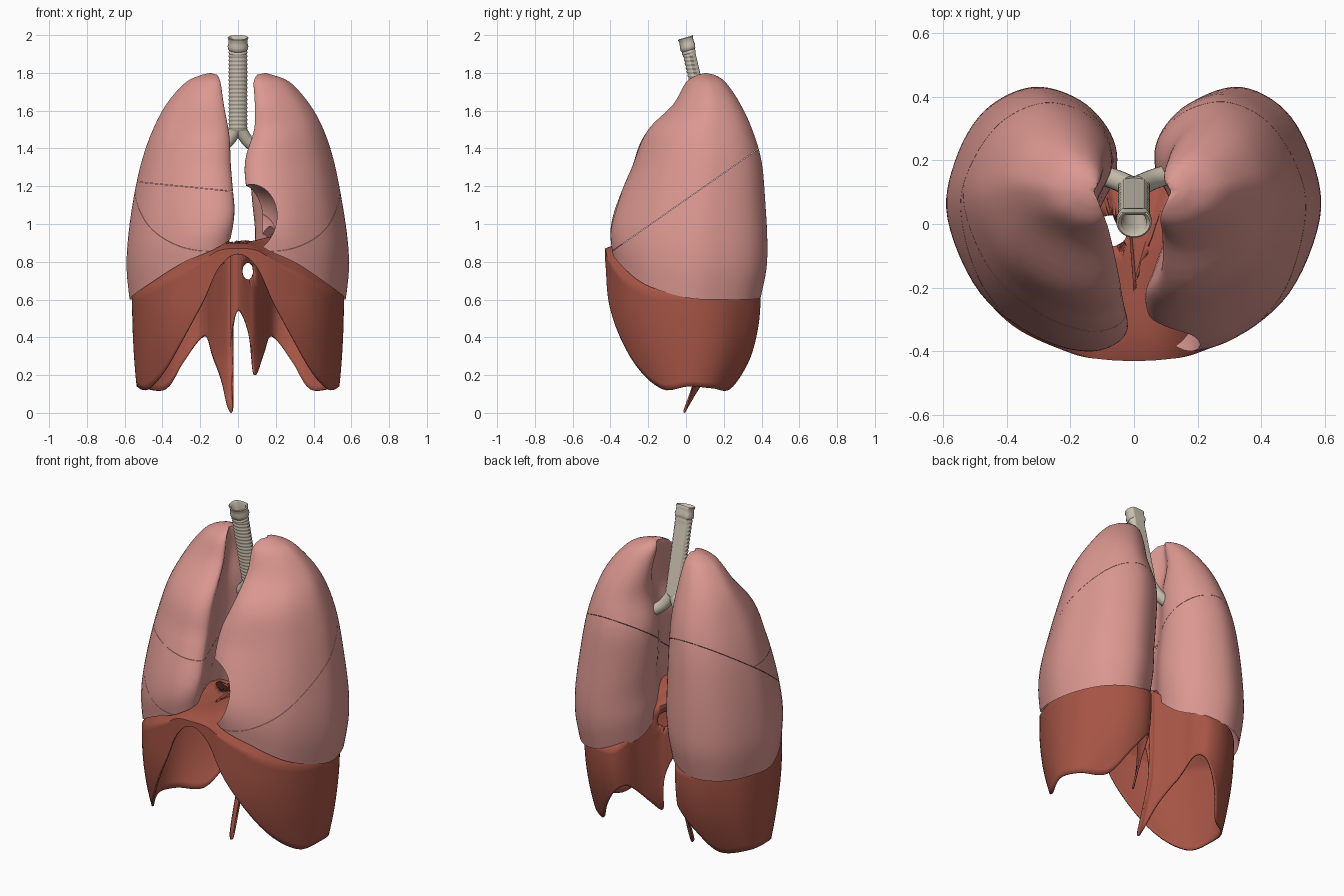
import bpy, bmesh
from math import sin, cos, pi, exp, radians
from mathutils import Vector, Matrix

if "Cube" in bpy.data.objects:
    bpy.data.objects.remove(bpy.data.objects["Cube"])


def material(name, rgb):
    m = bpy.data.materials.new(name)
    m.diffuse_color = (*rgb, 1)
    m.use_nodes = True
    m.node_tree.nodes["Principled BSDF"].inputs["Base Color"].default_value = m.diffuse_color
    return m


PINK = material("lung_pink", (0.71, 0.31, 0.28))
RED = material("muscle_red", (0.38, 0.09, 0.06))
BONE = material("cartilage", (0.60, 0.54, 0.44))


def spline(pts, n, closed=False):
    """Catmull-Rom through tuples of any size, n steps per segment."""
    pts = [Vector(p) for p in pts]
    c, out = len(pts), []
    get = (lambda i: pts[i % c]) if closed else (lambda i: pts[max(0, min(c - 1, i))])
    for i in range(c if closed else c - 1):
        a, b, d, e = (get(i + k) for k in (-1, 0, 1, 2))
        for j in range(n):
            t = j / n
            out.append(0.5 * (2 * b + (d - a) * t + (2 * a - 5 * b + 4 * d - e) * t * t
                              + (3 * b - a - 3 * d + e) * t ** 3))
    return out if closed else out + [pts[-1]]


def loft(rings, start=None, end=None):
    """Skin closed rings; optional start/end points close the ends."""
    bm = bmesh.new()
    rows = [[bm.verts.new(p) for p in r] for r in rings]
    n = len(rows[0])
    for a, b in zip(rows, rows[1:]):
        for i in range(n):
            bm.faces.new((a[i], a[(i + 1) % n], b[(i + 1) % n], b[i]))
    for row, p in ((rows[0], start), (rows[-1], end)):
        if p is not None:
            v = bm.verts.new(p)
            for i in range(n):
                bm.faces.new((row[i], row[(i + 1) % n], v))
    bmesh.ops.recalc_face_normals(bm, faces=bm.faces)
    return bm


def to_object(bm, name, mat=None):
    me = bpy.data.meshes.new(name)
    bm.to_mesh(me)
    ob = bpy.data.objects.new(name, me)
    bpy.context.collection.objects.link(ob)
    if mat:
        me.materials.append(mat)
    return ob


def activate(ob):
    bpy.ops.object.select_all(action='DESELECT')
    ob.select_set(True)
    bpy.context.view_layer.objects.active = ob


def smooth(ob, angle=40):
    activate(ob)
    bpy.ops.object.shade_smooth_by_angle(angle=radians(angle))


def carve(ob, center, radii):
    """Subtract an ellipsoid."""
    bm = bmesh.new()
    bmesh.ops.create_uvsphere(bm, u_segments=40, v_segments=24, radius=1,
                              matrix=Matrix.LocRotScale(Vector(center), None, Vector(radii)))
    cutter = to_object(bm, "cutter")
    cutter.hide_render = True
    mod = ob.modifiers.new("carve", 'BOOLEAN')
    mod.operation, mod.solver, mod.object = 'DIFFERENCE', 'EXACT', cutter
    activate(ob)
    bpy.ops.object.modifier_apply(modifier=mod.name)
    bpy.data.objects.remove(cutter)


# --- Lungs: section (u medial->lateral, v front->back, height of lower margin)
SECTION = spline([(.02, .07, .92), (.2, 0, .86), (.5, .05, .79), (.82, .22, .68), (1, .5, .61),
                  (.96, .72, .6), (.8, .91, .6), (.54, 1, .61), (.28, .95, .64), (.11, .82, .68),
                  (.08, .67, .78), (.19, .47, .92), (.08, .22, .95)], 6, True)
# levels: z, medial x, lateral x, front y, back y
RIGHT = [(1.79, .11, .19, .06, .15), (1.75, .09, .275, 0, .21), (1.63, .07, .38, -.07, .29),
         (1.47, .04, .46, -.22, .36), (1.3, .03, .515, -.285, .40), (1.1, .02, .555, -.34, .42),
         (.9, .01, .58, -.385, .43), (.75, .015, .585, -.4, .425), (.6, .03, .57, -.39, .395)]
LEFT = [(1.79, .10, .18, .06, .15), (1.75, .08, .275, 0, .21), (1.63, .085, .38, -.07, .29),
        (1.5, .08, .45, -.2, .35), (1.33, .03, .505, -.275, .40), (1.1, .035, .55, -.34, .42),
        (.9, .05, .578, -.385, .43), (.75, .05, .583, -.4, .425), (.6, .06, .567, -.39, .395)]


def lung(levels, side):
    rings = []
    for z, xm, xl, yf, yb in spline(levels, 4):
        rings.append([Vector((side * (xm + u * (xl - xm)), yf + v * (yb - yf),
                              z if z > 1.3 else 1.3 - (1.3 - z) * (1.3 - zb) / .7))
                      for u, v, zb in SECTION])
    rim, mid = rings[-1], Vector((side * .3, .03, 1.0))
    for s in (.05, .12, .22, .36, .55, .78):          # hollow base over the dome
        rings.append([Vector((p.x + (mid.x - p.x) * s, p.y + (mid.y - p.y) * s,
                              p.z + (mid.z - p.z) * (1 - (1 - s) ** 3))) for p in rim])
    return loft(rings, Vector((side * .145, .105, 1.8)), mid)


def lobe(source, name, planes):
    """Keep the part of a lung on the chosen side of each fissure plane."""
    bm = source.copy()
    for co, no in planes:
        no = Vector(no).normalized()
        bmesh.ops.bisect_plane(bm, geom=bm.verts[:] + bm.edges[:] + bm.faces[:],
                               plane_co=Vector(co) + no * .0008, plane_no=no, clear_inner=True)
        edges = [e for e in bm.edges if e.is_boundary]
        bmesh.ops.triangle_fill(bm, edges=edges, use_beauty=True)
    bmesh.ops.recalc_face_normals(bm, faces=bm.faces)
    return to_object(bm, name, PINK)


P = (0, -.4, .85)
ABOVE, BELOW = (P, (0, -.7, 1)), (P, (0, .7, -1))
H = (-.3, -.3, 1.2)
right, left = lung(RIGHT, -1), lung(LEFT, 1)
lobes = [lobe(right, "right_upper_lobe", [ABOVE, (H, (.1, 0, 1))]),
         lobe(right, "right_middle_lobe", [ABOVE, (H, (-.1, 0, -1))]),
         lobe(right, "right_lower_lobe", [BELOW])]
left_lobes = [lobe(left, "left_upper_lobe", [ABOVE]), lobe(left, "left_lower_lobe", [BELOW])]
for ob in left_lobes:                                  # cardiac notch
    carve(ob, (.07, -.31, 1.03), (.145, .22, .18))
for ob in lobes + left_lobes:
    smooth(ob)

# --- Diaphragm: outline x, y, rim height, shoulder height
LEFT_HALF = [(0, -.43, .84, .87), (.1, -.425, .77, .86), (.2, -.405, .56, .8), (.38, -.32, .25, .7),
             (.5, -.18, .125, .64), (.56, .02, .14, .62), (.525, .2, .13, .62), (.4, .34, .125, .62),
             (.3, .39, .26, .62), (.21, .385, .38, .62), (.16, .33, .4, .66), (.13, .24, .31, .76),
             (.085, .15, .2, .82), (.055, .12, .42, .84)]
RIGHT_HALF = [(0, .08, .54, .86), (-.03, .09, .38, .86), (-.025, .1, .06, .85), (-.038, .11, .0, .85),
              (-.055, .12, .03, .84), (-.085, .17, .17, .8), (-.13, .26, .3, .74)]
RIGHT_HALF += [(-x, y, r, s) for x, y, r, s in LEFT_HALF[10:0:-1]]
outline = spline(LEFT_HALF + RIGHT_HALF, 6, True)


def dome_height(x, y):
    return .9 + .08 * exp(-((abs(x) - .28) ** 2 + (y - .02) ** 2) / .03)


rings = []
for k in range(17):                                    # hanging walls
    ring = []
    for x, y, rim, top in outline:
        z = max(0, rim + (top - rim) * k / 16)
        d = (max(0, .6 - z) / .5) ** 2
        lean = .2 * max(0, .3 - z) if abs(x) < .12 else 0
        ring.append(Vector((x * (1 - .05 * d), y * (1 - .35 * d) - lean, z)))
    rings.append(ring)
for s in [.03, .07] + [.12 + .045 * k for k in range(19)]:   # double dome
    ring = []
    for x, y, rim, top in outline:
        px, py = x * (1 - s), y + (-.22 - y) * s
        ring.append(Vector((px, py, top + (dome_height(px, py) - top) * (1 - (1 - s) ** 3))))
    rings.append(ring)
bm = loft(rings, end=Vector((0, -.22, .9)))


def opening(bm, center, radii, flat):
    """Remove an elliptical patch and snap its border round; flat = ignored axis."""
    c, r = Vector(center), Vector(radii)
    axes = [a for a in range(3) if a != flat]

    def dist(v):
        d = sum(((v.co[a] - c[a]) / r[a]) ** 2 for a in axes) ** .5
        return d if abs(v.co[flat] - c[flat]) < r[flat] else 9
    gone = [v for v in bm.verts if dist(v) < 1]
    border = {w for v in gone for f in v.link_faces for w in f.verts} - set(gone)
    bmesh.ops.delete(bm, geom=gone, context='VERTS')
    for v in border:
        k = dist(v)
        if v.is_valid and k < 1.8:
            for a in axes:
                v.co[a] = c[a] + (v.co[a] - c[a]) / k


opening(bm, (-.07, -.02, .9), (.05, .05, .15), 2)      # vein opening
opening(bm, (.05, .1, .75), (.03, .12, .045), 1)       # gullet opening
diaphragm = to_object(bm, "diaphragm", RED)
solid = diaphragm.modifiers.new("thickness", 'SOLIDIFY')
solid.thickness, solid.offset = .01, -1
smooth(diaphragm, 60)


# --- Windpipe: ribbed front, flat back, collar at the top
def pipe_ring(z, r, ripple=0.0):
    cy = .005 + (1.98 - z) * .235
    ring = []
    for i in range(40):
        a = 2 * pi * i / 40
        rr = r + ripple * (1 if sin(a) < .45 else 0)
        y = min(rr * .85 * sin(a), r * .6)
        ring.append(Vector((rr * cos(a), cy + y, z + .012 * sin(a) * (z > 1.9))))
    return ring


rings = [pipe_ring(1.48, .03), pipe_ring(1.495, .047)]
for k in range(20 * 4 + 1):
    rings.append(pipe_ring(1.5 + .42 * k / 80, .046, .005 * (.5 - .5 * cos(k * pi / 2))))
rings += [pipe_ring(z, r) for z, r in ((1.925, .052), (1.94, .055), (1.955, .051), (1.972, .05),
                                       (1.985, .055), (1.989, .05), (1.98, .04), (1.9, .036),
                                       (1.5, .036))]
smooth(to_object(loft(rings), "windpipe", BONE), 50)


# --- Bronchi
def tube(name, path, radii):
    path, rings = spline(path, 6), []
    for i, p in enumerate(path):
        d = path[min(i + 1, len(path) - 1)] - path[max(i - 1, 0)]
        q = d.to_track_quat('Z', 'Y')
        r = radii[0] + (radii[1] - radii[0]) * i / (len(path) - 1)
        rings.append([p + q @ Vector((r * cos(2 * pi * k / 20), r * sin(2 * pi * k / 20), 0))
                      for k in range(20)])
    smooth(to_object(loft(rings, path[0], path[-1]), name, BONE))


for side, name in ((-1, "right"), (1, "left")):
    tube(name + "_main_bronchus", [(side * .012, .118, 1.5), (side * .06, .14, 1.43),
                                   (side * .15, .17, 1.37)], (.034, .03))
    tube(name + "_upper_bronchus", [(side * .1, .155, 1.41), (side * .17, .13, 1.43)], (.022, .018))
    tube(name + "_lower_bronchus", [(side * .12, .16, 1.39), (side * .19, .17, 1.28)], (.024, .018))
